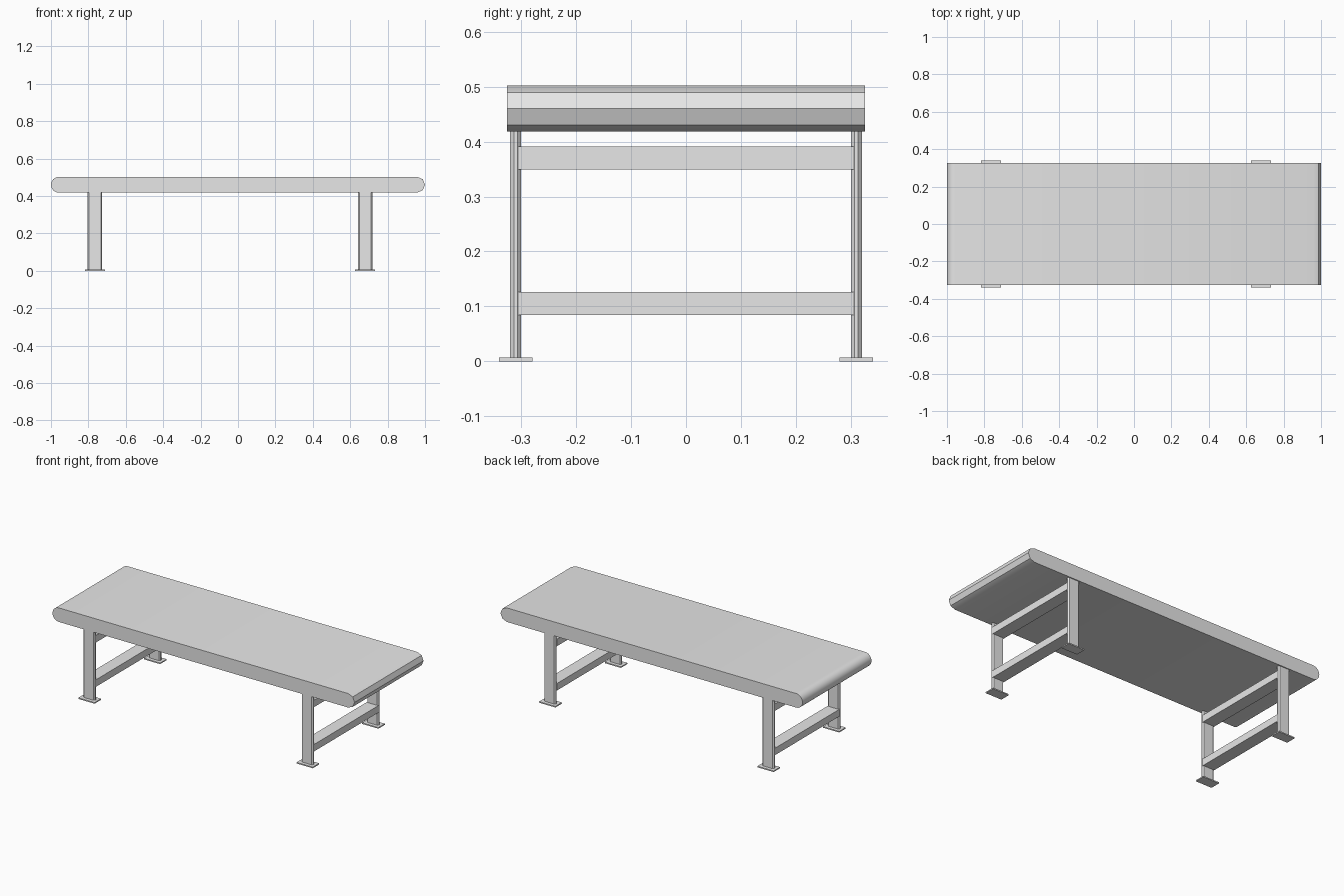
import bpy
import bmesh
from math import sin, cos, pi, radians

cube = bpy.data.objects.get("Cube")
if cube:
    bpy.data.objects.remove(cube, do_unlink=True)

# One plain grey for the whole model
grey = bpy.data.materials.new("plain_grey")
grey.use_nodes = True
colour = (0.8, 0.8, 0.8, 1)
grey.diffuse_color = colour
grey.node_tree.nodes["Principled BSDF"].inputs["Base Color"].default_value = colour


def prism(name, outline, axis, low, high):
    """Extrude a closed 2D outline: axis 'Y' reads it as x, z; axis 'Z' as x, y."""
    def place(a, b, d):
        return (a, d, b) if axis == 'Y' else (a, b, d)
    bm = bmesh.new()
    base = bm.faces.new([bm.verts.new(place(a, b, low)) for a, b in outline])
    moved = bmesh.ops.extrude_face_region(bm, geom=[base])["geom"]
    bmesh.ops.translate(bm, vec=place(0, 0, high - low),
                        verts=[v for v in moved if isinstance(v, bmesh.types.BMVert)])
    bmesh.ops.recalc_face_normals(bm, faces=bm.faces)
    mesh = bpy.data.meshes.new(name)
    bm.to_mesh(mesh)
    bm.free()
    mesh.materials.append(grey)
    obj = bpy.data.objects.new(name, mesh)
    bpy.context.collection.objects.link(obj)
    return obj


def rectangle(cx, cy, w, d):
    return [(cx + i * w / 2, cy + j * d / 2) for i, j in ((-1, -1), (1, -1), (1, 1), (-1, 1))]


def arc(cx, cz, r, start, steps):
    return [(cx + r * cos(start + pi * i / steps), cz + r * sin(start + pi * i / steps))
            for i in range(steps + 1)]


# Top slab: faceted right-hand end, smooth left-hand end
R = 0.042
MID = 0.46
outline = arc(1 - R, MID, R, -pi / 2, 4)
outline += [(-0.95, MID + R)] + arc(R - 1, MID, R, pi / 2, 16) + [(-0.95, MID - R)]
top = prism("top_slab", outline, 'Y', -0.326, 0.326)
bpy.ops.object.select_all(action='DESELECT')
top.select_set(True)
bpy.context.view_layer.objects.active = top
bpy.ops.object.shade_smooth_by_angle(angle=radians(30))

# Two leg frames: chamfered posts, foot plates and two cross rails each
WIDTH = 0.077
LEG_Y = 0.31
CUT = 0.007
for end, x in (("left", -0.765), ("right", 0.68)):
    for side, y in (("front", -LEG_Y), ("back", LEG_Y)):
        hw, hd = WIDTH / 2, 0.01
        post = []
        for i, j in ((-1, -1), (1, -1), (1, 1), (-1, 1)):
            pair = [(x + i * hw, y + j * (hd - CUT)), (x + i * (hw - CUT), y + j * hd)]
            post += pair if i * j > 0 else pair[::-1]
        prism(f"{side}_{end}_post", post, 'Z', 0.005, MID - R)
        prism(f"{side}_{end}_foot_plate", rectangle(x, y, 0.107, 0.061), 'Z', 0, 0.007)
    for level, z in (("upper", 0.37), ("lower", 0.105)):
        prism(f"{level}_{end}_rail", rectangle(x, z, WIDTH, 0.042), 'Y', -0.306, 0.306)
